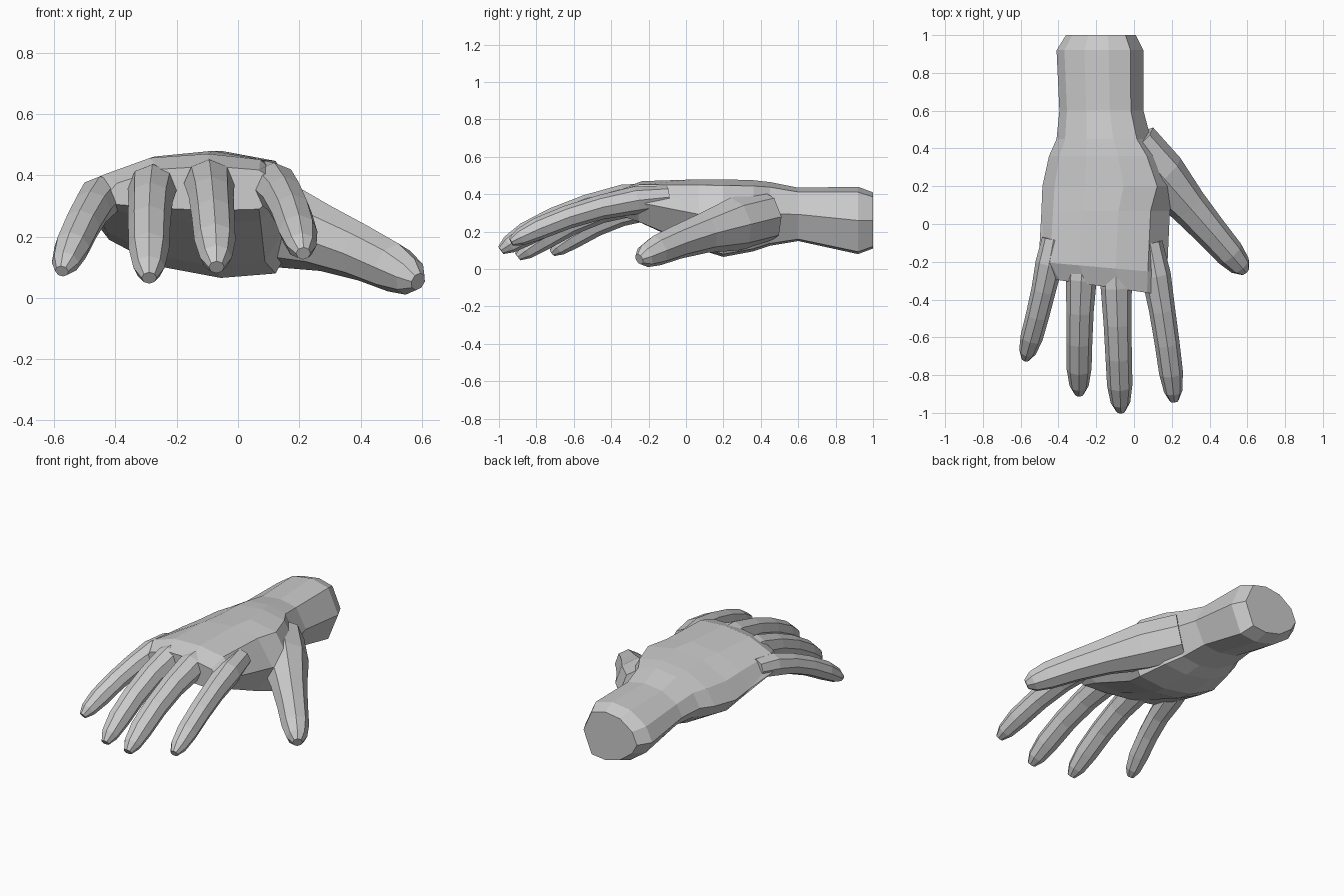
import bpy, bmesh
from math import sin, cos, pi
from mathutils import Vector

if "Cube" in bpy.data.objects:
    bpy.data.objects.remove(bpy.data.objects["Cube"])


def loft(name, rings):
    """Skin a list of equal-length point rings and cap both ends."""
    bm = bmesh.new()
    vs = [[bm.verts.new(p) for p in r] for r in rings]
    n = len(rings[0])
    for a, b in zip(vs, vs[1:]):
        for i in range(n):
            j = (i + 1) % n
            bm.faces.new((a[i], a[j], b[j], b[i]))
    bm.faces.new(vs[0])
    bm.faces.new(vs[-1])
    bmesh.ops.recalc_face_normals(bm, faces=bm.faces)
    me = bpy.data.meshes.new(name)
    bm.to_mesh(me)
    bm.free()
    ob = bpy.data.objects.new(name, me)
    bpy.context.collection.objects.link(ob)
    return ob


# Position along a digit and relative thickness there, shared by all digits
TAPER = ((0, 1), (.2, 1.18), (.42, 1.05), (.63, 1), (.82, .96), (.94, .74), (1, .36))


def digit(name, base, bend, tip, width, flare=0, tall=.95):
    """Octagonal tapered tube following a curve base-bend-tip."""
    a, b, c = Vector(base), Vector(bend), Vector(tip)
    rings = []
    for t, s in TAPER:
        centre = a * (1 - t) ** 2 + b * 2 * t * (1 - t) + c * t * t
        tangent = ((b - a) * (1 - t) + (c - b) * t).normalized()
        side = tangent.cross(Vector((0, 0, 1))).normalized()
        up = side.cross(tangent) * tall
        r = width * s * (1 + flare * (1 - t) ** 2)
        rings.append([centre + (side * cos(k * pi / 4) + up * sin(k * pi / 4)) * r
                      for k in range(8)])
    return loft(name, rings)


# Arched cross-section: fraction across, fraction of height
ARCH = ((0, 0), (.09, .5), (.32, .9), (.6, 1), (.85, .84), (1, 0))
UNDER = ((.85, .93), (.6, 1), (.32, .82), (.09, .4))


def palm_ring(y, x0, x1, top, bottom):
    """Slice of the palm; towards the knuckles it slants and tilts."""
    skew = max(0, -y) * .3
    ring = []
    for points, z in ((ARCH, top), (UNDER, bottom)):
        for u, s in points:
            edge = (top + bottom) / 2 - skew * .5 * (1 - u)
            ring.append((x0 + (x1 - x0) * u, y - skew * u, edge + (z - edge) * s))
    return ring


# Wrist and palm: y, left x, right x, top z, bottom z
hand = loft("hand", [palm_ring(*s) for s in (
    (1.0, -.36, .01, .41, .11),
    (.92, -.41, .05, .44, .08),
    (.60, -.395, .05, .435, .15),
    (.45, -.41, .09, .465, .125),
    (.36, -.45, .16, .475, .095),
    (.20, -.485, .23, .48, .065),
    (.07, -.49, .19, .48, .105),
    (-.20, -.505, .175, .47, .245),
    (-.29, -.45, .16, .43, .285))])

# Four fingers and the thumb
digits = [
    digit("little_finger", (-.425, -.08, .345), (-.48, -.4, .325), (-.575, -.715, .087), .062),
    digit("ring_finger", (-.27, -.13, .38), (-.295, -.53, .355), (-.29, -.9, .065), .069),
    digit("middle_finger", (-.1, -.15, .395), (-.085, -.62, .365), (-.07, -.99, .1), .07),
    digit("index_finger", (.085, -.1, .385), (.17, -.53, .36), (.213, -.935, .145), .066),
    digit("thumb", (0, .42, .28), (.375, 0, .185), (.588, -.25, .053), .08, .7, 1.05),
]

# Merge everything into one skin
bpy.context.view_layer.objects.active = hand
for d in digits:
    m = hand.modifiers.new("join_" + d.name, 'BOOLEAN')
    m.operation = 'UNION'
    m.solver = 'EXACT'
    m.object = d
    bpy.ops.object.modifier_apply(modifier=m.name)
    bpy.data.objects.remove(d)
